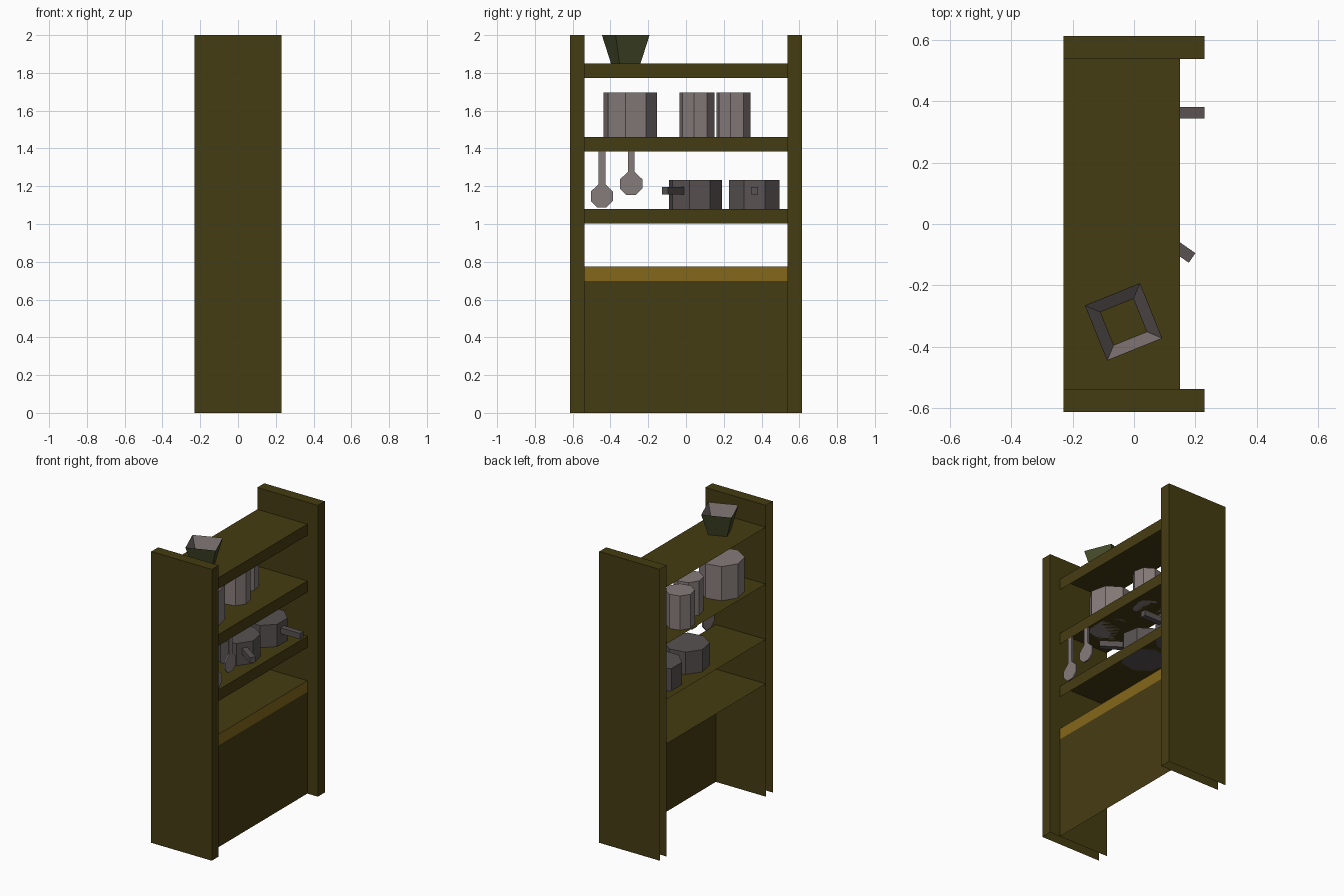
import bpy, bmesh
from math import sin, cos, pi, radians
from mathutils import Matrix, Vector

if "Cube" in bpy.data.objects:
    bpy.data.objects.remove(bpy.data.objects["Cube"])


def material(name, rgb):
    m = bpy.data.materials.new(name)
    m.diffuse_color = (*rgb, 1)
    m.use_nodes = True
    m.node_tree.nodes["Principled BSDF"].inputs["Base Color"].default_value = m.diffuse_color
    return m


WOOD = material("dark_wood", (0.060, 0.045, 0.006))
TRIM = material("light_wood", (0.23, 0.135, 0.010))
PALE = material("pale_metal", (0.24, 0.20, 0.195))
IRON = material("dark_metal", (0.10, 0.085, 0.085))
GREEN = material("green_glaze", (0.060, 0.068, 0.022))


def finish(name, bm, *mats):
    me = bpy.data.meshes.new(name)
    bm.to_mesh(me)
    bm.free()
    for m in mats:
        me.materials.append(m)
    ob = bpy.data.objects.new(name, me)
    bpy.context.collection.objects.link(ob)
    return ob


def add_box(bm, lo, hi, skip=(), matrix=Matrix()):
    """Box between two corners, leaving out the faces that point along skip."""
    lo, hi = Vector(lo), Vector(hi)
    size = hi - lo
    m = matrix @ Matrix.Translation((lo + hi) / 2) @ Matrix.Diagonal((*size, 1))
    verts = bmesh.ops.create_cube(bm, size=1, matrix=m)["verts"]
    bm.normal_update()
    faces = {f for v in verts for f in v.link_faces}
    drop = [f for f in faces if any(f.normal.dot(Vector(s)) > 0.9 for s in skip)]
    bmesh.ops.delete(bm, geom=drop, context="FACES")


def add_drum(bm, x, y, z0, z1, r0, r1, sides, phase, caps=True):
    m = Matrix.Translation((x, y, (z0 + z1) / 2)) @ Matrix.Rotation(radians(phase), 4, "Z")
    return bmesh.ops.create_cone(bm, cap_ends=caps, segments=sides, radius1=r0,
                                 radius2=r1, depth=z1 - z0, matrix=m)["verts"]


BACK, DOWN = (-1, 0, 0), (0, 0, -1)
LEFT, RIGHT = (0, -1, 0), (0, 1, 0)

# Upright side panels, open at the wall and floor
for name, y0, y1 in (("side_panel_a", -0.613, -0.538), ("side_panel_b", 0.538, 0.613)):
    bm = bmesh.new()
    add_box(bm, (-0.23, y0, 0), (0.23, y1, 2), (BACK, DOWN))
    finish(name, bm, WOOD)

# Shelves: top board with a front lip
for i, z in enumerate((1.08, 1.46, 1.85)):
    bm = bmesh.new()
    add_box(bm, (-0.23, -0.538, z - 0.077), (0.15, 0.538, z), (BACK, DOWN, LEFT, RIGHT))
    finish(f"shelf_{i + 1}", bm, WOOD)

# Lower cabinet: top board and front with a lighter frame round the door
bm = bmesh.new()
add_box(bm, (-0.23, -0.538, 0), (0.15, 0.538, 0.775), (BACK, DOWN, LEFT, RIGHT))
front = [f for f in bm.faces if f.normal.x > 0.9]
for f in bmesh.ops.inset_region(bm, faces=front, thickness=0.077)["faces"]:
    f.material_index = 1
finish("lower_cabinet", bm, WOOD, TRIM)

# Canisters on the middle shelf
for i, (x, y, r) in enumerate(((-0.065, -0.295, 0.143), (-0.06, 0.058, 0.094),
                               (-0.13, 0.251, 0.092))):
    bm = bmesh.new()
    add_drum(bm, x, y, 1.46, 1.695, r, r, 8, -10)
    finish(f"canister_{i + 1}", bm, PALE)

# Saucepans, handle leaving through the middle of one side
for i, (x, y, turn) in enumerate(((-0.04, 0.05, -35), (-0.05, 0.362, 0))):
    bm = bmesh.new()
    add_drum(bm, x, y, 1.08, 1.233, 0.144, 0.144, 8, turn + 22.5)
    m = Matrix.Translation((x, y, 0)) @ Matrix.Rotation(radians(turn), 4, "Z")
    add_box(bm, (0.13, -0.019, 1.155), (0.28, 0.019, 1.195), ((-1, 0, 0),) if not turn else (), m)
    finish(f"saucepan_{i + 1}", bm, IRON)

# Hanging spoons: octagonal bowl and flat handle in one outline
for i, (y, z) in enumerate(((-0.445, 1.147), (-0.29, 1.212))):
    bm = bmesh.new()
    ring = [(0.064 * sin(a), 0.064 * cos(a)) for a in (pi / 8 + k * pi / 4 for k in range(8))]
    ring[0] = (0.018, 0.064)
    ring[7] = (-0.018, 0.064)
    outline = ring + [(-0.018, 1.39 - z), (0.018, 1.39 - z)]
    face = bm.faces.new([bm.verts.new((0.138, y + u, z + v)) for u, v in outline])
    ext = bmesh.ops.extrude_face_region(bm, geom=[face])["geom"]
    bmesh.ops.translate(bm, vec=(0.01, 0, 0),
                        verts=[g for g in ext if isinstance(g, bmesh.types.BMVert)])
    bmesh.ops.recalc_face_normals(bm, faces=bm.faces)
    finish(f"spoon_{i + 1}", bm, PALE)

# Square flared planter, open on top with a paler lining
bm = bmesh.new()
add_drum(bm, -0.034, -0.319, 1.85, 2.0, 0.085, 0.137, 4, 67, caps=False)
inner = add_drum(bm, -0.034, -0.319, 1.851, 2.0, 0.083, 0.135, 4, 67, caps=False)
lining = list({f for v in inner for f in v.link_faces})
bmesh.ops.reverse_faces(bm, faces=lining)
for f in lining:
    f.material_index = 1
finish("planter", bm, GREEN, PALE)
